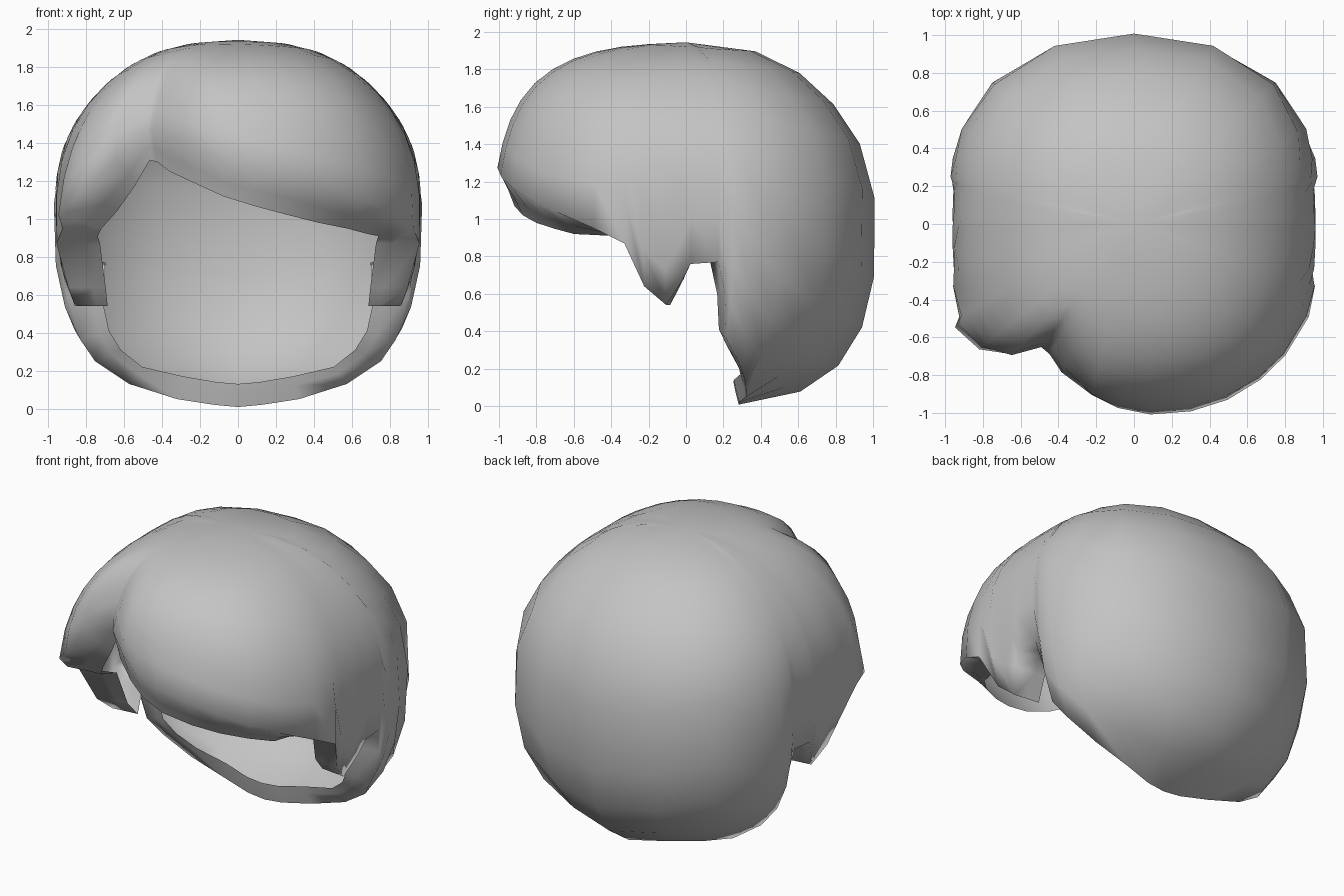
import bpy, bmesh, math

if "Cube" in bpy.data.objects:
    bpy.data.objects.remove(bpy.data.objects["Cube"])

ROWS = 10          # rows from crown to hairline
POWER = 0.8        # boxy roundness of the head shape

# Hairline columns: azimuth, edge height, inner rim height, inner scale, bulge
FRONT_RIGHT = [
    (-85, 1.27, 1.07, .91, 1.02), (-73, 1.23, 1.02, .88, 1.02),
    (-62, 1.17, .98, .86, 1.01), (-51, 1.10, .95, .86, 1.0),
    (-41, 1.04, .92, .86, 1.0)]
SIDE = [
    (-28, .95, .91, .80, 1.01), (-19, .87, .87, .76, 1.0), (-14, .64, .64, .78, .95),
    (-7, .54, .54, .80, .93), (-1, .68, .68, .77, .95), (1.5, .76, .76, .75, .96),
    (10.5, .77, .77, .75, .96), (13, .60, .60, .80, .965), (14.5, .36, .41, .82, 1.0),
    (20, .25, .31, .82, 1.03), (29, .13, .22, .88, 1.03), (45, .05, .17, .90, 1.0),
    (66, .02, .14, .90, 1.0)]
NAPE = [(90, .008, .13, .90, 1.35)]
FRONT_LEFT = [
    (-150, 1.02, .95, .76, 1.05), (-141, 1.15, 1.04, .78, 1.0),
    (-133, 1.32, 1.18, .84, .91), (-127, 1.46, 1.31, .95, .82),
    (-123, 1.47, 1.30, .95, .83), (-116, 1.44, 1.25, .94, .88),
    (-104, 1.37, 1.18, .93, .94), (-95, 1.31, 1.12, .92, .99)]


def spow(v, p):
    return math.copysign(abs(v) ** p, v)


def scalp(az, t, f):
    """Point on the rounded-box head at azimuth az and angle t from the crown."""
    a = math.radians(az)
    c, s = math.cos(a), math.sin(a)
    r = (abs(c / .985) ** 2.5 + abs(s) ** 2.5) ** -.4
    k = f
    cz = spow(math.cos(t), POWER)
    z = 1 + cz * (.94 if cz > 0 else 1.0)
    if t < math.pi / 2:                # fuller forehead, sloping sides and back
        slope = (s * abs(s) + .8 * c * c) * math.sin(2 * t) ** 2
        k *= 1 - .045 * slope
        z -= .03 * slope
    rho = r * math.sin(t) ** POWER * k
    return rho * c, rho * s, z


def column(az, z_edge, z_in, s_in, f):
    """Crown-to-hairline strand followed by the rim rolled inward."""
    d = z_edge - 1
    t_edge = math.acos(spow(d / (.94 if d > 0 else 1.0), 1 / POWER))
    pts = []
    for i in range(1, ROWS + 1):
        t = t_edge * i / ROWS
        if f < .9:                     # parting groove starts near the crown
            w = min(1, max(0, (t - .4) / max(.1, t_edge - .4)))
            w *= 2 - w
        else:
            w = (i / ROWS) ** 5
        pts.append(scalp(az, t, 1 + (f - 1) * w))
    x, y, z = pts[-1]
    m = .35 + .65 * s_in
    pts.append((x * m, y * m, z + (z_in - z) * .6))
    pts.append((x * s_in, y * s_in, z_in))
    return pts


left_side = [(180 - c[0],) + c[1:] for c in reversed(SIDE)]
columns = [column(*c) for c in FRONT_RIGHT + SIDE + NAPE + left_side + FRONT_LEFT]

# Hair shell
bm = bmesh.new()
crown = bm.verts.new((0, 0, 1.945))
grid = [[bm.verts.new(p) for p in col] for col in columns]
for a, b in zip(grid, grid[1:] + grid[:1]):
    bm.faces.new((crown, a[0], b[0]))
    for i in range(len(a) - 1):
        bm.faces.new((a[i], a[i + 1], b[i + 1], b[i]))
bmesh.ops.recalc_face_normals(bm, faces=bm.faces)
if sum(f.normal.z for f in crown.link_faces) < 0:
    bmesh.ops.reverse_faces(bm, faces=bm.faces)

mesh = bpy.data.meshes.new("hair")
bm.to_mesh(mesh)
bm.free()
hair = bpy.data.objects.new("hair", mesh)
bpy.context.collection.objects.link(hair)

grey = bpy.data.materials.new("hair grey")
grey.diffuse_color = (.55, .55, .55, 1)
grey.use_nodes = True
grey.node_tree.nodes["Principled BSDF"].inputs["Base Color"].default_value = grey.diffuse_color
mesh.materials.append(grey)

# Smooth hair with a softly rolled rim
bpy.context.view_layer.objects.active = hair
hair.select_set(True)
bpy.ops.object.shade_smooth_by_angle(angle=math.radians(85))
